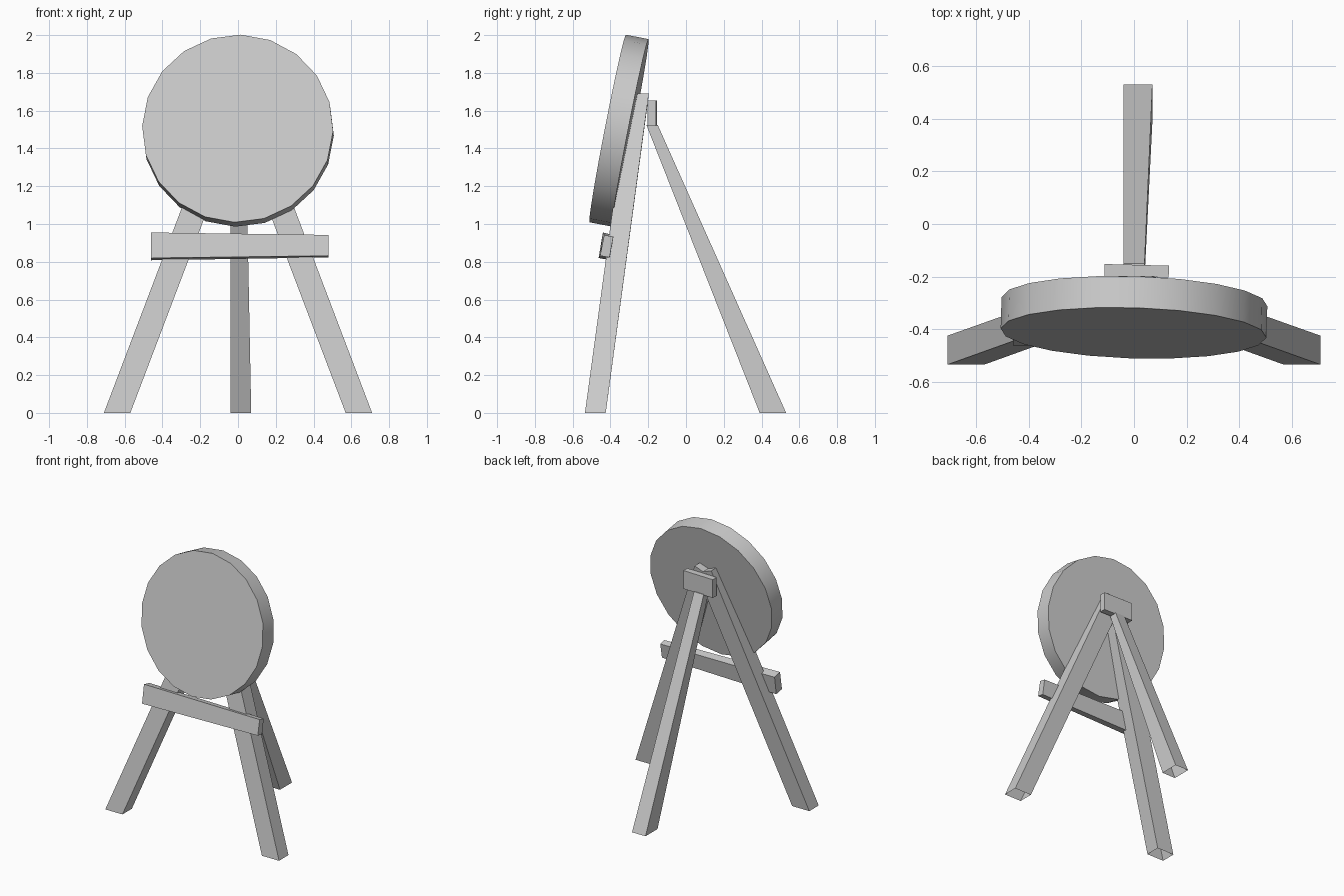
import bpy
from math import radians

cube = bpy.data.objects.get("Cube")
if cube:
    bpy.data.objects.remove(cube, do_unlink=True)

grey = bpy.data.materials.new("plain_grey")
grey.use_nodes = True
colour = (0.6, 0.6, 0.6, 1)
grey.diffuse_color = colour
grey.node_tree.nodes["Principled BSDF"].inputs["Base Color"].default_value = colour


def beam(name, start, end, open_start=False):
    """Four-sided beam between two corner loops."""
    faces = [(i, (i + 1) % 4, (i + 1) % 4 + 4, i + 4) for i in range(4)]
    faces.append((4, 5, 6, 7))
    if not open_start:
        faces.append((3, 2, 1, 0))
    mesh = bpy.data.meshes.new(name)
    mesh.from_pydata(start + end, [], faces)
    mesh.materials.append(grey)
    obj = bpy.data.objects.new(name, mesh)
    bpy.context.collection.objects.link(obj)
    return obj


def level_loop(x0, x1, y0, y1, z):
    return [(x0, y0, z), (x1, y0, z), (x1, y1, z), (x0, y1, z)]


# Splayed front legs, crossing at the top with square-cut ends
for name, side in (("left_front_leg", 1), ("right_front_leg", -1)):
    foot = level_loop(0.57, 0.71, -0.535, -0.425, 0)
    head = [(-0.055, -0.31, 1.644), (0.068, -0.305, 1.69),
            (0.068, -0.197, 1.69), (-0.055, -0.202, 1.644)]
    loops = [[(side * x, y, z) for x, y, z in loop] for loop in (foot, head)]
    if side < 0:
        loops = [loop[::-1] for loop in loops]
    beam(name, *loops, open_start=True)

# Rear leg, narrowing upwards
beam("rear_leg", level_loop(-0.04, 0.07, 0.39, 0.53, 0),
     level_loop(-0.04, 0.04, -0.21, -0.15, 1.525), open_start=True)

# Shelf bar, leaning back and slightly thinner at its left end
shelf_right = [(-0.46, y, z) for y, z in
               ((-0.463, 0.82), (-0.44, 0.955), (-0.377, 0.94), (-0.396, 0.808))]
shelf_left = [(0.48, y, z) for y, z in
              ((-0.455, 0.832), (-0.433, 0.942), (-0.385, 0.932), (-0.405, 0.823))]
beam("shelf_bar", shelf_right[::-1], shelf_left[::-1])

# Block joining the legs behind the disc
bpy.ops.mesh.primitive_cube_add(size=1, location=(0.01, -0.178, 1.586),
                                rotation=(0, 0, radians(-1.5)))
block = bpy.context.object
block.name = "joining_block"
block.scale = (0.245, 0.045, 0.135)
block.data.materials.append(grey)

# Round target disc, tilted back
bpy.ops.mesh.primitive_cylinder_add(
    vertices=20, radius=0.506, depth=0.122, location=(0, -0.355, 1.494),
    rotation=(radians(79), radians(1.6), radians(-2)))
disc = bpy.context.object
disc.name = "target_disc"
disc.data.materials.append(grey)
bpy.ops.object.shade_smooth_by_angle(angle=radians(40))

# Consistent outward faces on every beam
import bmesh
for obj in bpy.context.collection.objects:
    if obj.type == "MESH" and obj.name.endswith(("leg", "bar")):
        bm = bmesh.new()
        bm.from_mesh(obj.data)
        bmesh.ops.recalc_face_normals(bm, faces=bm.faces)
        bm.to_mesh(obj.data)
        bm.free()
